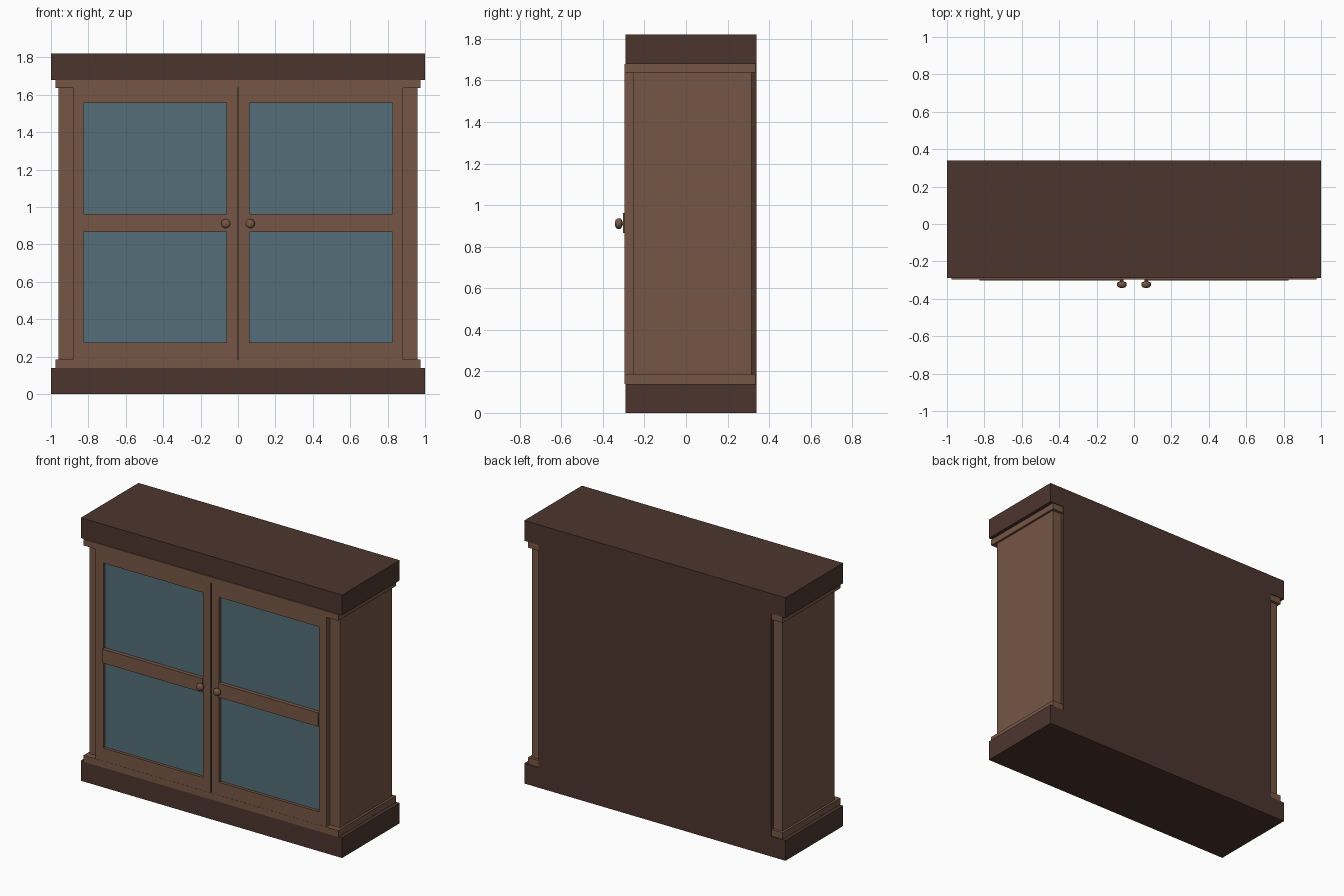
import bpy, bmesh, math

if "Cube" in bpy.data.objects:
    bpy.data.objects.remove(bpy.data.objects["Cube"])


def material(name, rgb):
    m = bpy.data.materials.new(name)
    m.diffuse_color = (*rgb, 1)
    m.use_nodes = True
    m.node_tree.nodes["Principled BSDF"].inputs["Base Color"].default_value = m.diffuse_color
    return m


WOOD = material("warm wood", (0.180, 0.093, 0.058))
DARK = material("dark wood", (0.073, 0.036, 0.027))
GLASS = material("blue glass", (0.088, 0.155, 0.185))


def finish(name, bm, mat):
    bmesh.ops.recalc_face_normals(bm, faces=bm.faces)
    me = bpy.data.meshes.new(name)
    bm.to_mesh(me)
    bm.free()
    me.materials.append(mat)
    ob = bpy.data.objects.new(name, me)
    bpy.context.collection.objects.link(ob)
    return ob


def prism(name, pts, y0, y1, mat):
    """Extrude an outline in x and z from y0 to y1."""
    bm = bmesh.new()
    a = [bm.verts.new((x, y0, z)) for x, z in pts]
    b = [bm.verts.new((x, y1, z)) for x, z in pts]
    bm.faces.new(a)
    bm.faces.new(b[::-1])
    for i in range(len(pts)):
        j = (i + 1) % len(pts)
        bm.faces.new((a[i], a[j], b[j], b[i]))
    return finish(name, bm, mat)


def box(name, x0, x1, y0, y1, z0, z1, mat):
    return prism(name, [(x0, z0), (x1, z0), (x1, z1), (x0, z1)], y0, y1, mat)


# Plinth, top slab and the mouldings next to them
box("plinth", -1, 1, -0.29, 0.34, 0, 0.14, DARK)
box("top_slab", -1, 1, -0.29, 0.34, 1.68, 1.82, DARK)
box("lower_moulding", -0.975, 0.975, -0.296, 0.335, 0.14, 0.185, WOOD)
box("upper_moulding", -0.975, 0.975, -0.296, 0.335, 1.637, 1.68, WOOD)

# Carcass and back panel
box("carcass", -0.96, 0.96, -0.255, 0.315, 0.14, 1.68, WOOD)
box("back_panel", -0.89, 0.89, 0.31, 0.34, 0.14, 1.68, DARK)

# Doors: mitred frame, glass, middle rail and knob
OX0, OX1, OZ0, OZ1 = 0.004, 0.883, 0.185, 1.637   # outer frame edge
IX0, IX1, IZ0, IZ1 = 0.062, 0.825, 0.275, 1.555   # glass opening
outer = [(OX0, OZ0), (OX1, OZ0), (OX1, OZ1), (OX0, OZ1)]
inner = [(IX0, IZ0), (IX1, IZ0), (IX1, IZ1), (IX0, IZ1)]
parts = ["bottom_rail", "outer_stile", "top_rail", "inner_stile"]

for side, s in (("left", -1), ("right", 1)):
    for i, part in enumerate(parts):
        j = (i + 1) % 4
        pts = [(s * x, z) for x, z in (outer[i], outer[j], inner[j], inner[i])]
        prism(f"{side}_door_{part}", pts, -0.295, -0.25, WOOD)
    xa, xb = sorted((s * (IX0 - 0.005), s * (IX1 + 0.005)))
    box(f"{side}_glass", xa, xb, -0.275, -0.25, IZ0 - 0.005, IZ1 + 0.005, GLASS)
    xa, xb = sorted((s * IX0, s * IX1))
    box(f"{side}_middle_rail", xa, xb, -0.302, -0.25, 0.866, 0.962, WOOD)

    # Knob turned from a short profile of (radius, y)
    profile = [(0.010, -0.29), (0.010, -0.308), (0.021, -0.310), (0.025, -0.316),
               (0.025, -0.330), (0.019, -0.338), (0.009, -0.341)]
    bm = bmesh.new()
    n = 16
    rings = [[bm.verts.new((s * 0.065 + r * math.cos(2 * math.pi * k / n), y,
                            0.911 + r * math.sin(2 * math.pi * k / n)))
              for k in range(n)] for r, y in profile]
    for a, b in zip(rings, rings[1:]):
        for k in range(n):
            m = (k + 1) % n
            bm.faces.new((a[k], a[m], b[m], b[k]))
    bm.faces.new(rings[0])
    bm.faces.new(rings[-1])
    knob = finish(f"{side}_knob", bm, WOOD)
    bpy.ops.object.select_all(action='DESELECT')
    knob.select_set(True)
    bpy.context.view_layer.objects.active = knob
    bpy.ops.object.shade_smooth_by_angle(angle=math.radians(50))
